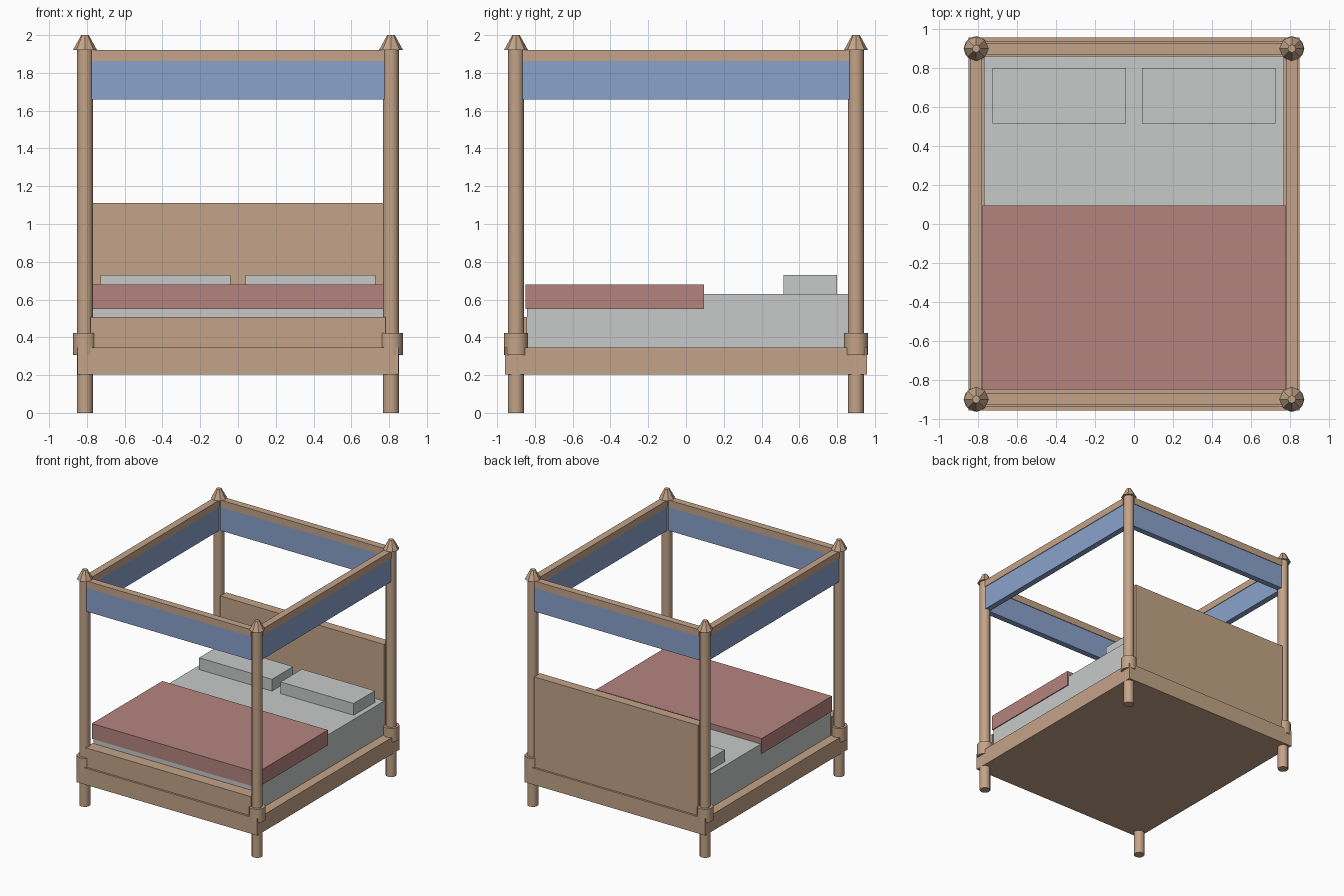
import bpy, math

if "Cube" in bpy.data.objects:
    bpy.data.objects.remove(bpy.data.objects["Cube"])


def material(name, rgb):
    m = bpy.data.materials.new(name)
    lin = [((c / 255 + 0.055) / 1.055) ** 2.4 for c in rgb]
    m.diffuse_color = (*lin, 1)
    m.use_nodes = True
    m.node_tree.nodes["Principled BSDF"].inputs["Base Color"].default_value = m.diffuse_color
    return m


WOOD = material("warm wood", (196, 164, 136))
LINEN = material("pale linen", (199, 202, 201))
RED = material("dusty red", (180, 132, 127))
BLUE = material("soft blue", (138, 162, 204))


def box(name, x, y, z, mat):
    """Box from (min, max) ranges on each axis."""
    r = (x, y, z)
    bpy.ops.mesh.primitive_cube_add(size=1, location=[(a + b) / 2 for a, b in r])
    o = bpy.context.object
    o.name = name
    o.scale = [b - a for a, b in r]
    bpy.ops.object.transform_apply(location=False, rotation=False, scale=True)
    o.data.materials.append(mat)


def round_part(name, x, y, z0, z1, r0, r1, sides, smooth):
    bpy.ops.mesh.primitive_cone_add(vertices=sides, radius1=r0, radius2=r1,
                                    depth=z1 - z0, location=(x, y, (z0 + z1) / 2))
    o = bpy.context.object
    o.name = name
    o.data.materials.append(WOOD)
    if smooth:
        bpy.ops.object.shade_smooth_by_angle(angle=math.radians(40))


PX, PY = 0.81, 0.90

# Four posts with collars and tapered finials
for sx, h in ((-1, "left"), (1, "right")):
    for sy, d in ((-1, "front"), (1, "back")):
        tag = f"{d}_{h}"
        x, y = sx * PX, sy * PY
        round_part(f"{tag}_post", x, y, 0, 1.925, 0.043, 0.043, 12, True)
        round_part(f"{tag}_collar", x, y, 0.307, 0.422, 0.064, 0.064, 12, True)
        round_part(f"{tag}_finial", x, y, 1.922, 2.0, 0.063, 0.02, 8, False)

# Bed base and end boards
box("bed_base", (-0.85, 0.85), (-0.957, 0.957), (0.203, 0.345), WOOD)
box("headboard", (-0.77, 0.77), (0.86, 0.94), (0.34, 1.112), WOOD)
box("footboard", (-0.78, 0.78), (-0.94, -0.842), (0.34, 0.508), WOOD)

# Bedding
box("mattress", (-0.77, 0.77), (-0.842, 0.862), (0.34, 0.63), LINEN)
box("blanket", (-0.778, 0.778), (-0.85, 0.095), (0.549, 0.679), RED)
for s, h in ((-1, "left"), (1, "right")):
    box(f"{h}_pillow", sorted((s * 0.041, s * 0.727)), (0.515, 0.80), (0.62, 0.73), LINEN)

# Canopy rails with cloth valances hanging below
for s, d, h in ((-1, "front", "left"), (1, "back", "right")):
    for part, half, z, mat in (("canopy_rail", 0.03, (1.863, 1.922), WOOD),
                               ("valance", 0.025, (1.66, 1.863), BLUE)):
        box(f"{d}_{part}", (-0.775, 0.775), (s * PY - half, s * PY + half), z, mat)
        box(f"{h}_{part}", (s * PX - half, s * PX + half), (-0.865, 0.865), z, mat)
